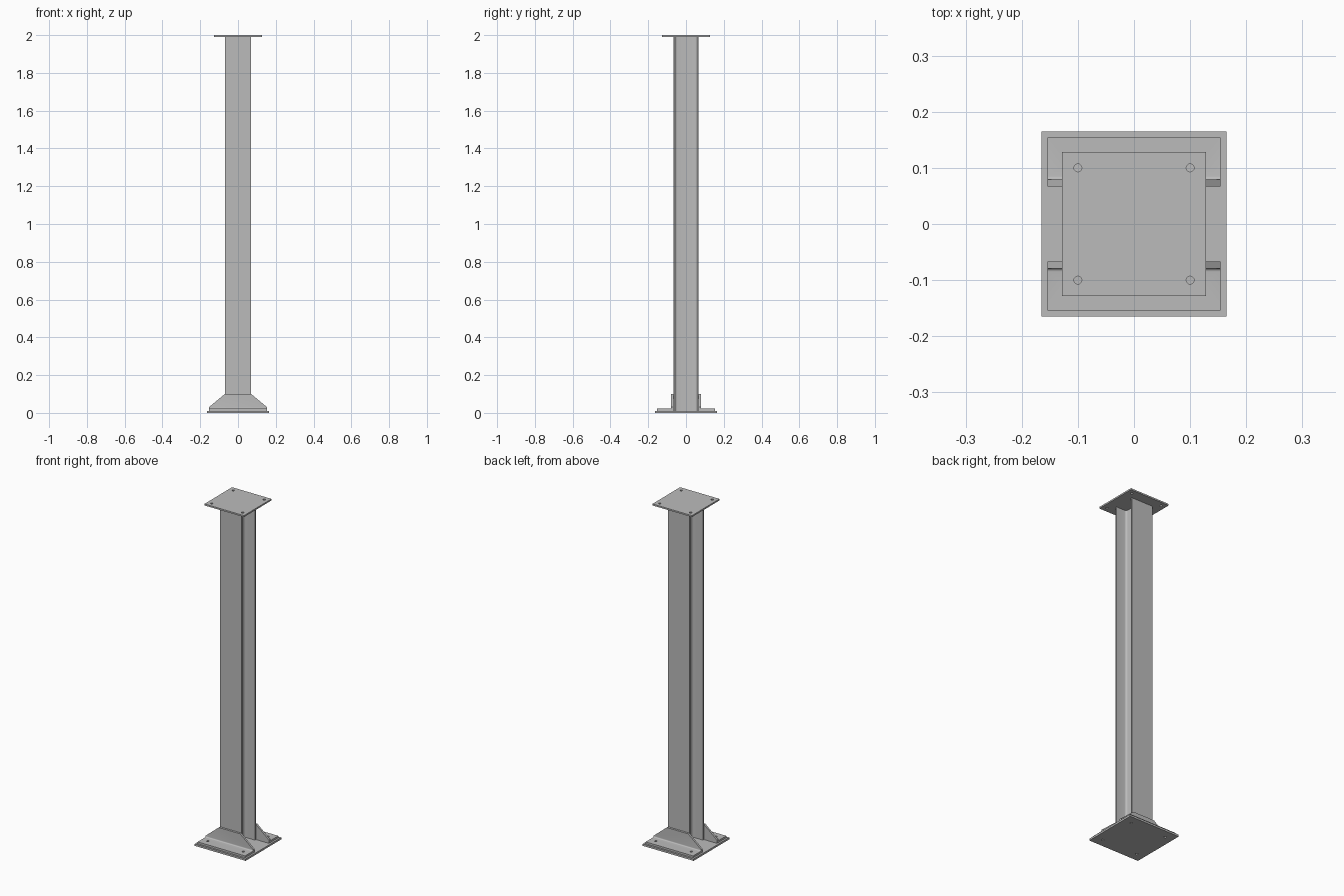
import bpy, bmesh
from math import cos, sin, pi
from mathutils import Matrix, Vector

if "Cube" in bpy.data.objects:
    bpy.data.objects.remove(bpy.data.objects["Cube"], do_unlink=True)

steel = bpy.data.materials.new("grey steel")
steel.use_nodes = True
colour = (0.5, 0.5, 0.5, 1)
steel.diffuse_color = colour
steel.node_tree.nodes["Principled BSDF"].inputs["Base Color"].default_value = colour


def finish(name, bm):
    bmesh.ops.recalc_face_normals(bm, faces=bm.faces[:])
    mesh = bpy.data.meshes.new(name)
    bm.to_mesh(mesh)
    bm.free()
    obj = bpy.data.objects.new(name, mesh)
    bpy.context.collection.objects.link(obj)
    mesh.materials.append(steel)
    return obj


def extrude(points, offset):
    """Solid made by sweeping a closed outline along an offset."""
    bm = bmesh.new()
    face = bm.faces.new([bm.verts.new(p) for p in points])
    swept = bmesh.ops.extrude_face_region(bm, geom=[face], use_keep_orig=True)
    verts = [g for g in swept["geom"] if isinstance(g, bmesh.types.BMVert)]
    bmesh.ops.translate(bm, verts=verts, vec=offset)
    return bm


def arc(cx, cy, r, start, end, steps=5):
    return [(cx + r * cos(start + (end - start) * i / steps),
             cy + r * sin(start + (end - start) * i / steps)) for i in range(steps + 1)]


def plate(name, half, z0, z1):
    corners = [(-half, -half, z0), (half, -half, z0), (half, half, z0), (-half, half, z0)]
    return finish(name, extrude(corners, (0, 0, z1 - z0)))


def drill(obj, spread, radius, z):
    """Cut a bolt hole near each corner."""
    bm = bmesh.new()
    for sx in (-1, 1):
        for sy in (-1, 1):
            bmesh.ops.create_cone(bm, cap_ends=True, segments=20, radius1=radius,
                                  radius2=radius, depth=0.1,
                                  matrix=Matrix.Translation((sx * spread, sy * spread, z)))
    cutter = finish("hole_cutter", bm)
    cutter.hide_render = True
    mod = obj.modifiers.new("bolt_holes", "BOOLEAN")
    mod.operation, mod.solver, mod.object = "DIFFERENCE", "EXACT", cutter
    select(obj)
    bpy.ops.object.modifier_apply(modifier=mod.name)
    bpy.data.objects.remove(cutter, do_unlink=True)


def select(obj):
    bpy.ops.object.select_all(action="DESELECT")
    obj.select_set(True)
    bpy.context.view_layer.objects.active = obj


# End plates
base = plate("base_plate", 0.165, 0, 0.011)
drill(base, 0.115, 0.007, 0)
cap = plate("top_plate", 0.128, 1.991, 2)
drill(cap, 0.1, 0.007, 2)

# H-section column with filleted web roots
width, depth, flange, web, root = 0.07, 0.0665, 0.0085, 0.003, 0.012
inner = depth - flange
quarter = [(width, depth), (width, inner)]
quarter += arc(web + root, inner - root, root, pi / 2, pi)
flip = [(x, -y) for x, y in reversed(quarter)]
right = quarter + flip
outline = right + [(-x, -y) for x, y in right]
column = finish("column", extrude([(x, y, 0.011) for x, y in outline], (0, 0, 1.98)))

# Base angle cleats with sloping ends
near, far, thick, low, top, reach = 0.067, 0.154, 0.012, 0.011, 0.1, 0.154
fillet = 0.006
for name, side in (("front_angle", -1), ("back_angle", 1)):
    section = [(near, low), (far, low), (far, low + 0.011)]
    section += arc(near + thick + fillet, low + 0.011 + fillet, fillet, -pi / 2, -pi)
    section += [(near + thick, top), (near, top)]
    bm = extrude([(-reach, side * y, z) for y, z in section], (2 * reach, 0, 0))
    for end in (-1, 1):
        normal = Vector((end * (top - 0.03), 0, reach - width))
        cut = bmesh.ops.bisect_plane(bm, geom=bm.verts[:] + bm.edges[:] + bm.faces[:],
                                     plane_co=(end * width, 0, top), plane_no=normal,
                                     clear_outer=True)
        edges = [g for g in cut["geom_cut"] if isinstance(g, bmesh.types.BMEdge)]
        bmesh.ops.holes_fill(bm, edges=edges)
    angle = finish(name, bm)
    drill(angle, 0.115, 0.007, 0)
    select(angle)
    bpy.ops.object.shade_smooth_by_angle(angle=0.5)

select(column)
bpy.ops.object.shade_smooth_by_angle(angle=0.5)
